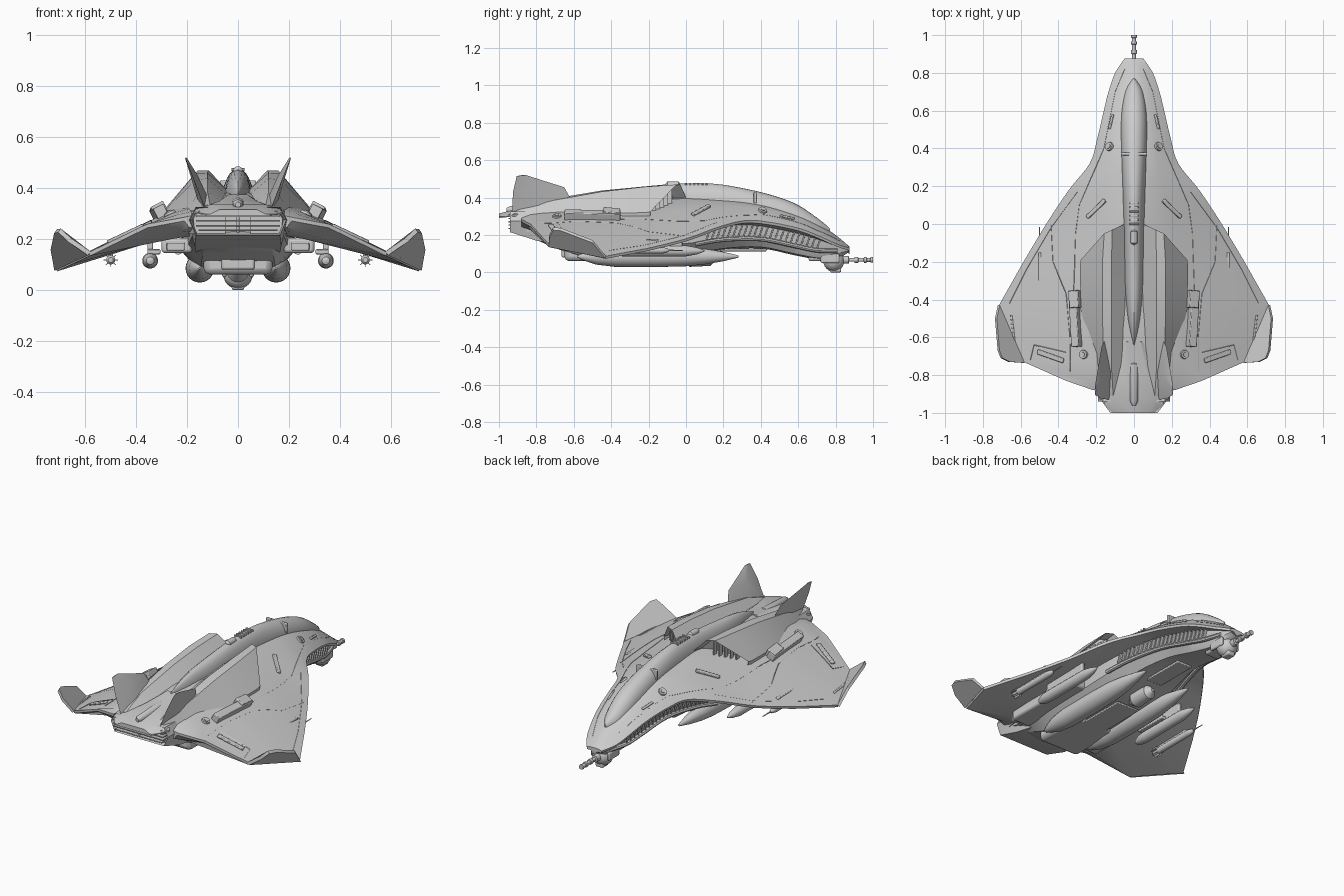
import bpy, bmesh, math
from mathutils import Vector, Matrix
from mathutils.bvhtree import BVHTree

if "Cube" in bpy.data.objects:
    bpy.data.objects.remove(bpy.data.objects["Cube"])


def finish(name, bm, mirror=False, bevel=0):
    bmesh.ops.remove_doubles(bm, verts=bm.verts, dist=1e-5)
    bmesh.ops.recalc_face_normals(bm, faces=bm.faces)
    me = bpy.data.meshes.new(name)
    bm.to_mesh(me)
    ob = bpy.data.objects.new(name, me)
    bpy.context.collection.objects.link(ob)
    if bevel:
        b = ob.modifiers.new("bevel", 'BEVEL')
        b.width, b.segments = bevel, 2
    if mirror:
        ob.modifiers.new("mirror", 'MIRROR')
    return ob


def loft(name, rings, mirror=False, inset=None, bevel=0):
    """Skin closed rings of points; optionally recess the first cap."""
    bm = bmesh.new()
    vs = [[bm.verts.new(p) for p in r] for r in rings]
    n = len(vs[0])
    for a, b in zip(vs, vs[1:]):
        for i in range(n):
            bm.faces.new((a[i], a[(i + 1) % n], b[(i + 1) % n], b[i]))
    cap = bm.faces.new(vs[0])
    bm.faces.new(vs[-1])
    bmesh.ops.recalc_face_normals(bm, faces=bm.faces)
    if inset:
        bmesh.ops.inset_region(bm, faces=[cap], thickness=inset[0])
        bmesh.ops.translate(bm, verts=cap.verts, vec=inset[1])
    return finish(name, bm, mirror, bevel)


def dense(rings, n=4):
    """Catmull-Rom interpolation between rings."""
    out = []
    for i in range(len(rings) - 1):
        q = [rings[max(0, min(len(rings) - 1, i + k))] for k in (-1, 0, 1, 2)]
        for s in range(n):
            t = s / n
            out.append([0.5 * (2 * b + (c - a) * t + (2 * a - 5 * b + 4 * c - d) * t * t
                               + (3 * b - a - 3 * c + d) * t ** 3) for a, b, c, d in zip(*q)])
    return out + [rings[-1]]


def sym(y, half):
    pts = half + [(-x, z) for x, z in reversed(half) if x > 1e-6]
    return [Vector((x, y, z)) for x, z in pts]


def lathe(name, x, z, prof, mirror=False, seg=20, sx=1):
    """Body of revolution along y from (y, radius) pairs."""
    rings = [[(x + sx * r * math.cos(a), y, z + r * math.sin(a))
              for a in [2 * math.pi * i / seg for i in range(seg)]] for y, r in prof]
    return loft(name, rings, mirror)


def box(name, c, size, mirror=False, rot=Matrix.Identity(3), bevel=0.004):
    bm = bmesh.new()
    m = Matrix.Translation(c) @ rot.to_4x4() @ Matrix.Diagonal((*size, 1))
    bmesh.ops.create_cube(bm, size=1, matrix=m)
    return finish(name, bm, mirror, bevel)


# Blended deck and drooped delta wing: y, centre z, mid x/z, edge x/z
deck = [(.875, .137, .025, .136, .05, .13), (.80, .20, .06, .18, .10, .155),
        (.70, .265, .08, .24, .135, .20), (.60, .315, .09, .29, .16, .237),
        (.45, .36, .11, .335, .195, .268), (.32, .385, .13, .35, .235, .278),
        (.18, .40, .16, .345, .345, .245), (0, .41, .20, .335, .465, .18),
        (-.2, .40, .25, .32, .585, .13), (-.43, .39, .27, .31, .715, .087),
        (-.55, .38, .27, .31, .66, .113), (-.73, .36, .26, .30, .585, .148),
        (-.83, .34, .24, .295, .36, .258), (-.88, .32, .19, .29, .215, .285)]
rings = []
for y, zc, xm, zm, xe, ze in deck:
    t = min(.1, .02 + .25 * (.87 - y), .02 + .5 * (y + .93))
    rings.append(sym(y, [(0, zc), (xm * .5, zc * .62 + zm * .38), (xm, zm), (xe, ze),
                         (xe - .004, ze - .014), (xm, zm - t), (0, zc - t - .02)]))
hull = loft("wing_deck", dense(rings[:9], 5) + rings[9:])
tmp = bmesh.new()
tmp.from_mesh(hull.data)
tree = BVHTree.FromBMesh(tmp)


def on_deck(x, y):
    p, n, _, _ = tree.ray_cast(Vector((x, y, 2)), Vector((0, 0, -1)))
    return p, n


def deck_box(name, x, y, size, yaw=0, lift=0, mirror=True):
    p, n = on_deck(x, y)
    r = Vector((0, 0, 1)).rotation_difference(n).to_matrix() @ Matrix.Rotation(yaw, 3, 'Z')
    return box(name, p + n * lift, size, mirror, r)


# Upturned wing tips
tip = [(.715, -.43, .087), (.73, -.5, .17), (.716, -.67, .235), (.70, -.71, .238),
       (.66, -.73, .20), (.583, -.735, .148)]
loft("wing_tip", [[(x - .004, y, z + .003) for x, y, z in tip],
                  [(x + .006, y, z - .012) for x, y, z in tip]], True)

# Canopy and dorsal spine: y, half width, top z, base z
spine = [(.77, .006, .235, .21), (.71, .045, .285, .23), (.6, .066, .36, .28),
         (.48, .07, .407, .32), (.33, .066, .445, .35), (.15, .06, .474, .36),
         (-.05, .055, .474, .36), (-.3, .05, .452, .36), (-.5, .034, .428, .35), (-.64, .005, .38, .34)]
loft("canopy_spine", dense([sym(y, [(w * math.sin(a), b + (t - b) * math.cos(a))
     for a in [math.pi / 2 * i / 6 for i in range(7)]] + [(w * .5, b - .04), (0, b - .05)])
     for y, w, t, b in spine], 4))
for i in range(6):
    box("spine_vent_slat", (0, .11 - i * .022, .473), (.05, .009, .012), bevel=.002)
box("canopy_frame", (0, .37, .40), (.14, .016, .06))
lathe("spine_capsule", 0, .468, [(-.11, .005), (-.1, .018), (-.04, .018), (-.03, .005)])

# Engine humps with slanted, recessed intakes
hump = [[(.05, 0, .40), (.115, -.03, .47), (.158, -.05, .47), (.282, -.19, .325), (.27, -.19, .27), (.05, -.05, .30)]]
for y, pts in ((-.22, [(.04, .39), (.12, .46), (.168, .458), (.286, .32), (.28, .25), (.05, .25)]),
               (-.45, [(.04, .37), (.12, .438), (.168, .432), (.283, .315), (.28, .25), (.05, .25)]),
               (-.75, [(.045, .33), (.12, .388), (.16, .378), (.205, .29), (.2, .22), (.05, .22)]),
               (-.91, [(.05, .30), (.11, .335), (.14, .33), (.175, .28), (.17, .22), (.05, .22)])):
    hump.append([(x, y, z) for x, z in pts])
loft("engine_hump", hump, True, ((.014), (0, -.06, 0)))
for i in range(5):
    f = i / 4
    box("intake_vane", (.13 + .09 * f, -.09 - .085 * f, .39 - .03 * f), (.006, .03, .12 - .06 * f), True, bevel=.001)

# Canted tail fins
loft("tail_fin", [
    [(.145, -.60, .36), (.152, -.78, .33), (.13, -.93, .32), (.112, -.78, .35)],
    [(.172, -.65, .455), (.184, -.8, .44), (.172, -.925, .43), (.158, -.8, .45)],
    [(.206, -.855, .52), (.208, -.88, .518), (.206, -.905, .515), (.202, -.88, .52)]], True)

# Tail plate, flat nozzle and exhaust slats
loft("tail_plate", [sym(y, [(0, t), (w * .6, t), (w, t - .025), (w, b), (0, b)]) for y, w, t, b in
     ((-.62, .06, .375, .3), (-.8, .12, .35, .3), (-.92, .185, .335, .30), (-1.0, .125, .315, .298))])
lathe("tail_ridge", 0, .335, [(-.96, .01), (-.94, .02), (-.74, .028), (-.72, .01)])
loft("nozzle", [sym(y, [(0, .325), (.165 * s, .325), (.19 * s, .275), (.165 * s, b), (0, b)])
     for y, s, b in ((-.94, 1, .215), (-.8, 1.03, .17), (-.68, 1, .15))], False, (.014, (0, .06, 0)))
for i in range(5):
    box("exhaust_slat", (0, -.925, .235 + i * .018), (.31 + .02 * (i in (1, 2, 3)), .05, .006), bevel=.001)
box("nozzle_divider", (0, -.92, .27), (.012, .04, .09))

# Belly hull: y, half width, top z, bottom z
belly = [(.865, .035, .13, .105), (.8, .062, .155, .07), (.7, .085, .20, .07), (.58, .105, .235, .092),
         (.4, .135, .27, .128), (.2, .185, .27, .12), (0, .215, .26, .085),
         (-.3, .215, .26, .068), (-.55, .205, .26, .08), (-.72, .19, .26, .14), (-.86, .175, .26, .2)]
loft("belly_hull", dense([sym(y, [(0, t), (w * 1.04, t), (w, b + (t - b) * .4), (w * .72, b + .008), (0, b)])
     for y, w, t, b in belly], 4))

# Ribbed cheek intakes below the chine, with a lower lip
for i in range(22):
    y = .12 + i * .028
    k = next(j for j in range(len(belly) - 1) if belly[j + 1][0] <= y)
    a, b = belly[k], belly[k + 1]
    f = (a[0] - y) / (a[0] - b[0])
    w, t, zb = [a[j] + (b[j] - a[j]) * f for j in (1, 2, 3)]
    box("cheek_rib", (w + .006, y, zb + (t - zb) * .62), (.022, .008, (t - zb) * .5), True,
        Matrix.Rotation(-.35, 3, 'X'), .001)
lip = [(.06, .81, .115), (.092, .7, .118), (.115, .58, .142), (.146, .4, .178), (.196, .2, .175), (.235, .05, .15)]
loft("cheek_lip", dense([[Vector((x + .014 * math.cos(i * math.pi / 4), y, z + .012 * math.sin(i * math.pi / 4)))
     for i in range(8)] for x, y, z in lip]), True)

# Smooth belly pods, bay boxes and belly plates
lathe("belly_pod", .15, .085, [(.28, .006), (.2, .025), (.1, .042), (0, .052), (-.15, .056), (-.38, .055),
                              (-.48, .043), (-.55, .02), (-.58, .004)], True, 24)
box("wing_root_bay", (.24, -.42, .175), (.12, .52, .06), True, bevel=.012)
box("bay_hatch", (.245, -.69, .17), (.07, .03, .03), True)
box("rear_belly_block", (0, -.48, .125), (.27, .34, .13), bevel=.025)
box("rear_hatch", (0, -.655, .12), (.13, .02, .08), bevel=.008)
box("gear_door", (0, -.2, .066), (.15, .3, .012))
box("nose_gear_door", (0, .3, .12), (.1, .26, .014))
lathe("belly_sensor", 0, .075, [(.16, .01), (.13, .04), (.02, .045), (-.03, .01)])

# Under-wing tank and rocket with pylons
lathe("drop_tank", .345, .115, [(.1, .003), (.06, .018), (0, .029), (-.3, .031), (-.35, .028), (-.385, .015), (-.39, .003)], True)
box("tank_pylon", (.345, -.17, .165), (.022, .3, .075), True, bevel=.006)
box("tank_rack", (.33, -.23, .15), (.05, .2, .02), True)
lathe("rocket", .5, .118, [(-.015, .002), (-.09, .004), (-.1, .012), (-.13, .018), (-.42, .018), (-.43, .01)], True, 14)
box("rocket_pylon", (.5, -.27, .15), (.018, .24, .06), True)
for i in range(4):
    box("rocket_fin", (.5, -.40, .118), (.056, .04, .003), True, Matrix.Rotation(i * math.pi / 4, 3, 'Y'), 0)

# Chin turret and gun
lathe("turret_ball", 0, .062, [(.79 + .056 * math.cos(a), max(.002, .058 * math.sin(a)))
      for a in [math.pi * i / 12 for i in range(13)]], seg=24)
box("turret_yoke", (.054, .77, .075), (.018, .1, .05), True, bevel=.008)
box("turret_mount", (0, .72, .085), (.09, .13, .05), bevel=.012)
box("turret_chin", (0, .80, .015), (.05, .06, .03), bevel=.008)
lathe("gun_barrel", 0, .067, [(.82, .022), (.87, .02), (.872, .01), (.9, .01), (.902, .016), (.92, .016), (.922, .01),
                             (.95, .01), (.952, .016), (.965, .016), (.967, .011), (.985, .011), (.987, .015), (1.0, .015)], seg=14)

# Deck fittings: nacelle boxes, thruster rings, flap slots, vents
deck_box("root_nacelle", .305, -.50, (.045, .3, .05), -.06, .012)
deck_box("nacelle_cap", .30, -.40, (.055, .09, .062), -.06, .014)
deck_box("flap_slot", .44, -.70, (.16, .026, .012), .3, .004)
deck_box("flap_hinge", .64, -.56, (.012, .16, .008), -.12, .002)
deck_box("intake_ramp", .2, .08, (.14, .022, .016), -.7, .003)
deck_box("nose_vent", .12, .54, (.014, .08, .012), .15, .003)
for x, y in ((.13, .41), (.268, -.69)):
    p, n = on_deck(x, y)
    for r, h in ((.026, .016), (.014, .024)):
        bm = bmesh.new()
        bmesh.ops.create_cone(bm, cap_ends=True, segments=20, radius1=r, radius2=r * .85, depth=h,
                              matrix=Matrix.Translation(p) @ Vector((0, 0, 1)).rotation_difference(n).to_matrix().to_4x4())
        finish("deck_thruster", bm, True)


# Fine panel seams draped over the deck
def seam(path):
    pts = []
    for a, b in zip(path, path[1:]):
        a, b = Vector(a), Vector(b)
        n = max(2, int((b - a).length / .03))
        pts += [a.lerp(b, i / n) for i in range(n)]
    pts.append(Vector(path[-1]))
    rings = []
    for i, p in enumerate(pts):
        d = (pts[min(i + 1, len(pts) - 1)] - pts[max(i - 1, 0)]).normalized() * .0025
        c = on_deck(*p)[0]
        rings.append([c + Vector((-d.y, d.x, 0)), c + Vector((0, 0, .002)),
                      c + Vector((d.y, -d.x, 0)), c - Vector((0, 0, .003))])
    loft("panel_seam", rings, True)


seam([(.05, .82), (.1, .7), (.13, .55), (.16, .4), (.23, .24), (.29, .1), (.31, -.05), (.32, -.35)])
seam([(.44, .0), (.43, -.2), (.36, -.37), (.34, -.6), (.34, -.78)])
seam([(.36, -.68), (.53, -.64), (.55, -.72)])
seam([(.3, .17), (.44, -.02), (.57, -.24), (.66, -.42)])

# Smooth shading with sharp edges kept
bpy.ops.object.select_all(action='SELECT')
bpy.context.view_layer.objects.active = hull
bpy.ops.object.shade_smooth_by_angle(angle=math.radians(28))
